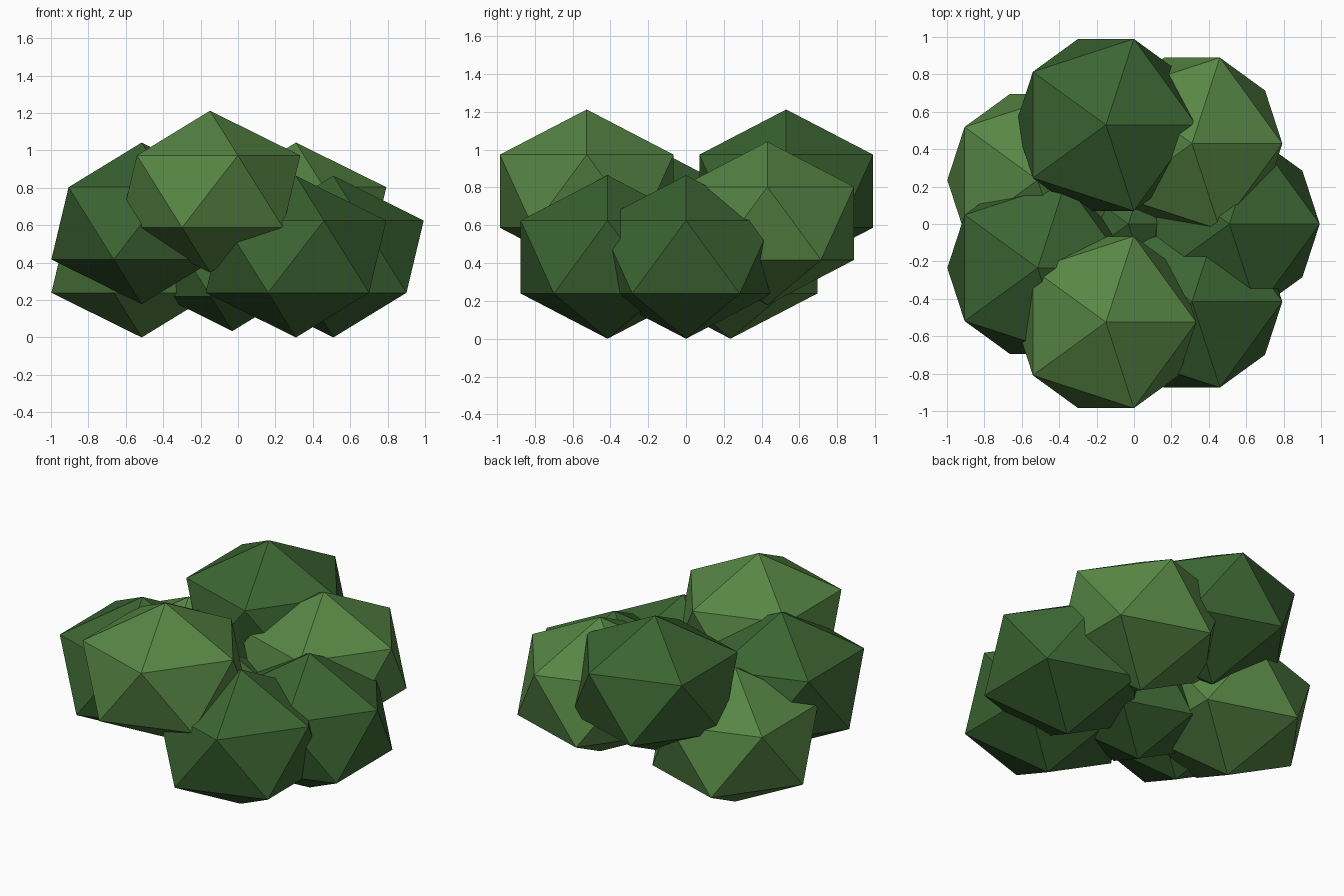
import bpy

# Remove the default cube
cube = bpy.data.objects.get("Cube")
if cube:
    bpy.data.objects.remove(cube, do_unlink=True)


def make_material(name, color):
    mat = bpy.data.materials.new(name)
    mat.use_nodes = True
    mat.diffuse_color = color
    bsdf = next(n for n in mat.node_tree.nodes if n.type == "BSDF_PRINCIPLED")
    bsdf.inputs["Base Color"].default_value = color
    bsdf.inputs["Roughness"].default_value = 0.9
    return mat


light_green = make_material("light leaf green", (0.095, 0.238, 0.058, 1))
dark_green = make_material("dark leaf green", (0.044, 0.130, 0.032, 1))

SQUASH = 0.8          # foliage clumps are slightly flattened
CLUMP_RADIUS = 0.54
LOW, MID, HIGH = 0.432, 0.61, 0.78


def leaf_clump(name, x, y, z, material, radius=CLUMP_RADIUS):
    """A flat-shaded, squashed icosahedron of foliage."""
    bpy.ops.mesh.primitive_ico_sphere_add(subdivisions=1, radius=radius,
                                          location=(x, y, z))
    clump = bpy.context.object
    clump.name = name
    clump.scale.z = SQUASH
    clump.data.materials.append(material)
    bpy.ops.object.shade_flat()
    return clump


# Core clump that fills the middle of the bush
leaf_clump("core_clump", -0.03, 0, 0.37, dark_green, radius=0.42)

# Ring of outer clumps
leaf_clump("front_clump", -0.15, -0.525, HIGH, light_green)
leaf_clump("back_clump", -0.15, 0.53, HIGH, dark_green)
leaf_clump("left_clump", 0.51, 0, LOW, dark_green)
leaf_clump("back_left_clump", 0.31, 0.43, MID, light_green)
leaf_clump("front_left_clump", 0.31, -0.415, LOW, dark_green)
leaf_clump("front_right_clump", -0.515, -0.235, MID, dark_green)
leaf_clump("back_right_clump", -0.515, 0.235, LOW, light_green)
